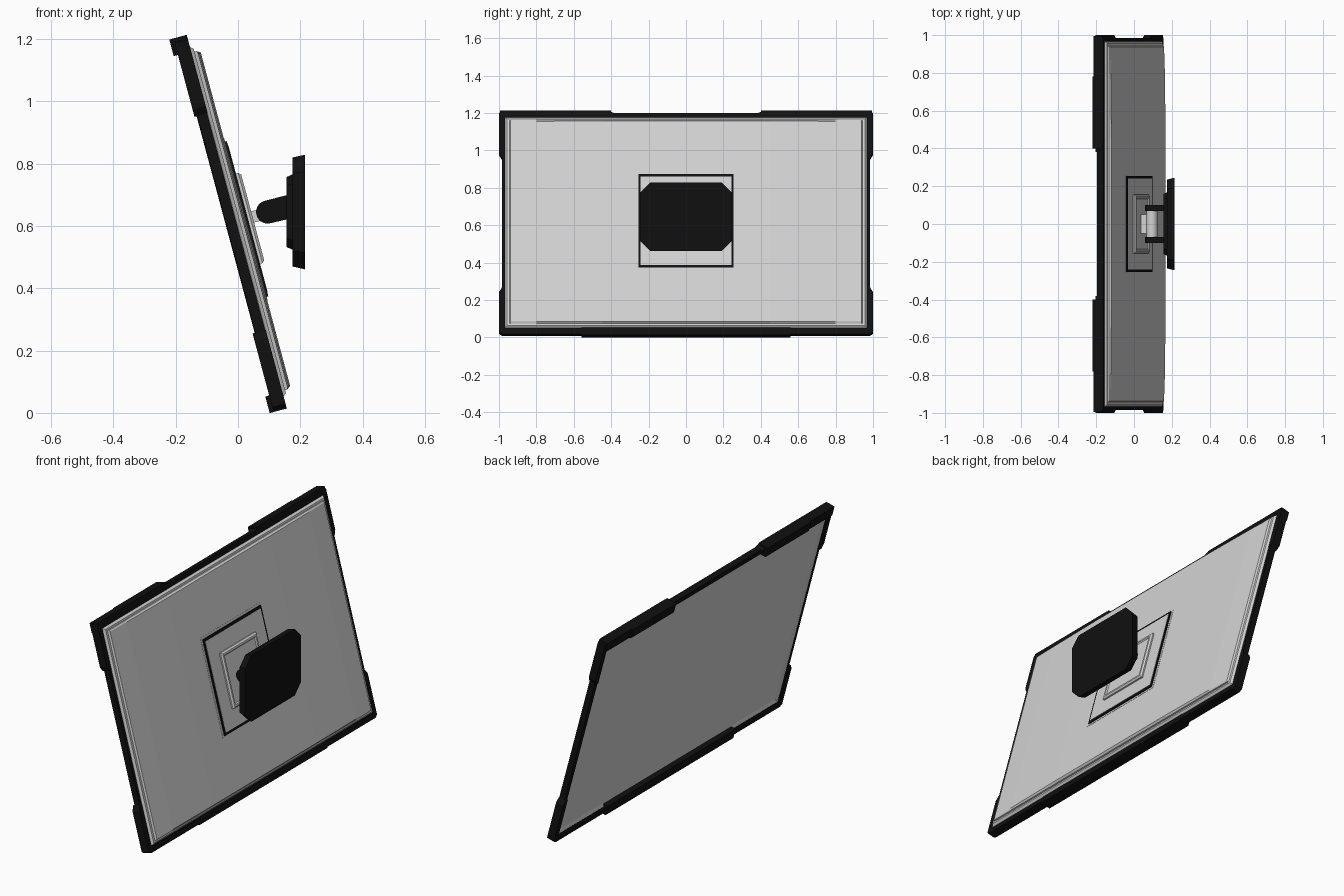
import bpy, bmesh, math
from mathutils import Matrix, Vector

cube = bpy.data.objects.get("Cube")
if cube:
    bpy.data.objects.remove(cube, do_unlink=True)


def material(name, value):
    m = bpy.data.materials.new(name)
    m.use_nodes = True
    color = (value, value, value, 1)
    m.diffuse_color = color
    m.node_tree.nodes["Principled BSDF"].inputs["Base Color"].default_value = color
    return m


BLACK = material("black plastic", 0.005)
GRAY = material("light gray", 0.65)


def frame(x_axis, y_axis, origin):
    x, y = Vector(x_axis), Vector(y_axis)
    m = Matrix((x, y, x.cross(y))).transposed().to_4x4()
    m.translation = origin
    return m


TILT = math.radians(15)
# Panel frame: width, height up the slope, outward normal at the back
PANEL = frame((0, 1, 0), (-math.sin(TILT), 0, math.cos(TILT)), (-0.03, 0, 0.607))
WALL = frame((0, 1, 0), (0, 0, 1), (0, 0, 0.645))
SIDE = frame((1, 0, 0), (0, 0, 1), (0, 0, 0))
COVER = PANEL @ Matrix.Rotation(math.pi / 2, 4, "X")


def loft(name, layers, mat, matrix, closed=False):
    """Join equal outlines, each given with its depth, into a solid."""
    bm = bmesh.new()
    loops = [[bm.verts.new((a, b, d)) for a, b in pts] for pts, d in layers]
    pairs = list(zip(loops, loops[1:]))
    if closed:
        pairs.append((loops[-1], loops[0]))
    else:
        bm.faces.new(loops[0])
        bm.faces.new(loops[-1])
    for lo, hi in pairs:
        for i in range(len(lo)):
            j = (i + 1) % len(lo)
            bm.faces.new((lo[i], lo[j], hi[j], hi[i]))
    bmesh.ops.recalc_face_normals(bm, faces=bm.faces)
    mesh = bpy.data.meshes.new(name)
    bm.to_mesh(mesh)
    bm.free()
    mesh.materials.append(mat)
    obj = bpy.data.objects.new(name, mesh)
    bpy.context.collection.objects.link(obj)
    obj.matrix_world = matrix
    return obj


def prism(name, pts, lo, hi, mat, matrix):
    return loft(name, [(pts, lo), (pts, hi)], mat, matrix)


def rect(w, h):
    return [(-w, -h), (w, -h), (w, h), (-w, h)]


def box(a0, a1, b0, b1):
    return [(a0, b0), (a1, b0), (a1, b1), (a0, b1)]


def octagon(w, h, c):
    return [(c - w, -h), (w - c, -h), (w, c - h), (w, h - c),
            (w - c, h), (c - w, h), (-w, h - c), (-w, c - h)]


# Display body: recessed screen on one side, chamfered rim on the other
loft("display_body", [
    (rect(0.945, 0.562), 0.0), (rect(0.962, 0.58), -0.009),
    (rect(0.967, 0.585), -0.009), (rect(0.967, 0.582), 0.026),
    (rect(0.957, 0.572), 0.037), (rect(0.95, 0.565), 0.037)], GRAY, PANEL)

# Black bezel ring
outer, inner = rect(0.985, 0.606), rect(0.962, 0.58)
loft("bezel", [(outer, -0.008), (outer, 0.025), (inner, 0.025), (inner, -0.01)],
     BLACK, PANEL, closed=True)

# Corner bumpers, wrapping the side and the top or bottom edge
for sy, side in ((1, "left"), (-1, "right")):
    for su, level, start, edge in ((1, "top", 0.38, 0.621), (-1, "bottom", 0.0, 0.616)):
        pts = [(start, 0.605), (start + 0.04, edge), (0.982, edge), (1, 0.605),
               (1, 0.385), (0.985, 0.36), (0.968, 0.36), (0.968, 0.588), (start, 0.588)]
        prism(f"bumper_{level}_{side}", [(sy * a, su * b) for a, b in pts],
              -0.017, 0.027, BLACK, PANEL)
    # Front lips on the top bumpers
    for part, a0, a1, depth in (("inner", 0.4, 0.78, -0.031), ("outer", 0.78, 0.995, -0.024)):
        prism(f"top_lip_{part}_{side}", box(sy * a0, sy * a1, 0.566, 0.621),
              depth, 0.026, BLACK, PANEL)

# Raised bar along the middle of the bottom edge
prism("bottom_bar", [(-0.56, -0.566), (-0.56, -0.621), (0.56, -0.621), (0.56, -0.566)],
      -0.03, 0.027, BLACK, PANEL)

# Gently bowed back cover, swept up the panel
half = [(0.45, -0.056), (0.8, -0.052), (0.938, -0.047), (0.947, -0.03)]
profile = [(-a, b) for a, b in reversed(half)] + half
profile = [(a, -b) for a, b in profile]
loft("back_cover", [([(a, min(b, 0.045)) for a, b in profile], -0.562),
                    (profile, -0.554), (profile, 0.554),
                    ([(a, min(b, 0.045)) for a, b in profile], 0.562)], GRAY, COVER)

# Square mounting area: shallow surround, black slab, gray face
prism("mount_surround", rect(0.265, 0.27), 0.04, 0.0572, GRAY, PANEL)
prism("mount_slab", rect(0.253, 0.258), 0.04, 0.063, BLACK, PANEL)
prism("mount_face", rect(0.242, 0.244), 0.058, 0.0645, GRAY, PANEL)

# Bracket plate with a raised chamfered rim
loft("bracket_plate", [
    (rect(0.155, 0.15), 0.06), (rect(0.155, 0.15), 0.072),
    (rect(0.147, 0.142), 0.08), (rect(0.137, 0.132), 0.08),
    (rect(0.132, 0.127), 0.074)], GRAY, PANEL)

# Neck and pivot barrel
prism("neck", box(-0.05, 0.05, -0.017, 0.02), 0.06, 0.13, GRAY, PANEL)


def circle(cx, cz, r, start, end, n):
    step = math.radians(end - start) / n
    first = math.radians(start)
    return [(cx + r * math.cos(first + i * step), cz + r * math.sin(first + i * step))
            for i in range(n + 1)]


barrel = prism("pivot_barrel", circle(0.095, 0.645, 0.03, 0, 345, 23), -0.07, 0.07, GRAY, SIDE)

# Clevis ears holding the barrel
ear = circle(0.095, 0.645, 0.037, 105, 285, 14) + [(0.16, 0.622), (0.16, 0.7)]
ears = [prism(f"clevis_ear_{s}", ear, lo, hi, BLACK, SIDE)
        for s, lo, hi in (("left", -0.1, -0.07), ("right", 0.07, 0.1))]

for obj in [barrel] + ears:
    bpy.ops.object.select_all(action="DESELECT")
    obj.select_set(True)
    bpy.context.view_layer.objects.active = obj
    bpy.ops.object.shade_smooth_by_angle(angle=math.radians(35))

# Wall plate with cut corners and a raised boss
loft("wall_plate", [(octagon(0.235, 0.175, 0.05), 0.175),
                    (octagon(0.245, 0.184, 0.055), 0.215)], BLACK, WALL)
loft("wall_boss", [(octagon(0.16, 0.112, 0.03), 0.155),
                   (octagon(0.168, 0.122, 0.03), 0.178)], BLACK, WALL)
